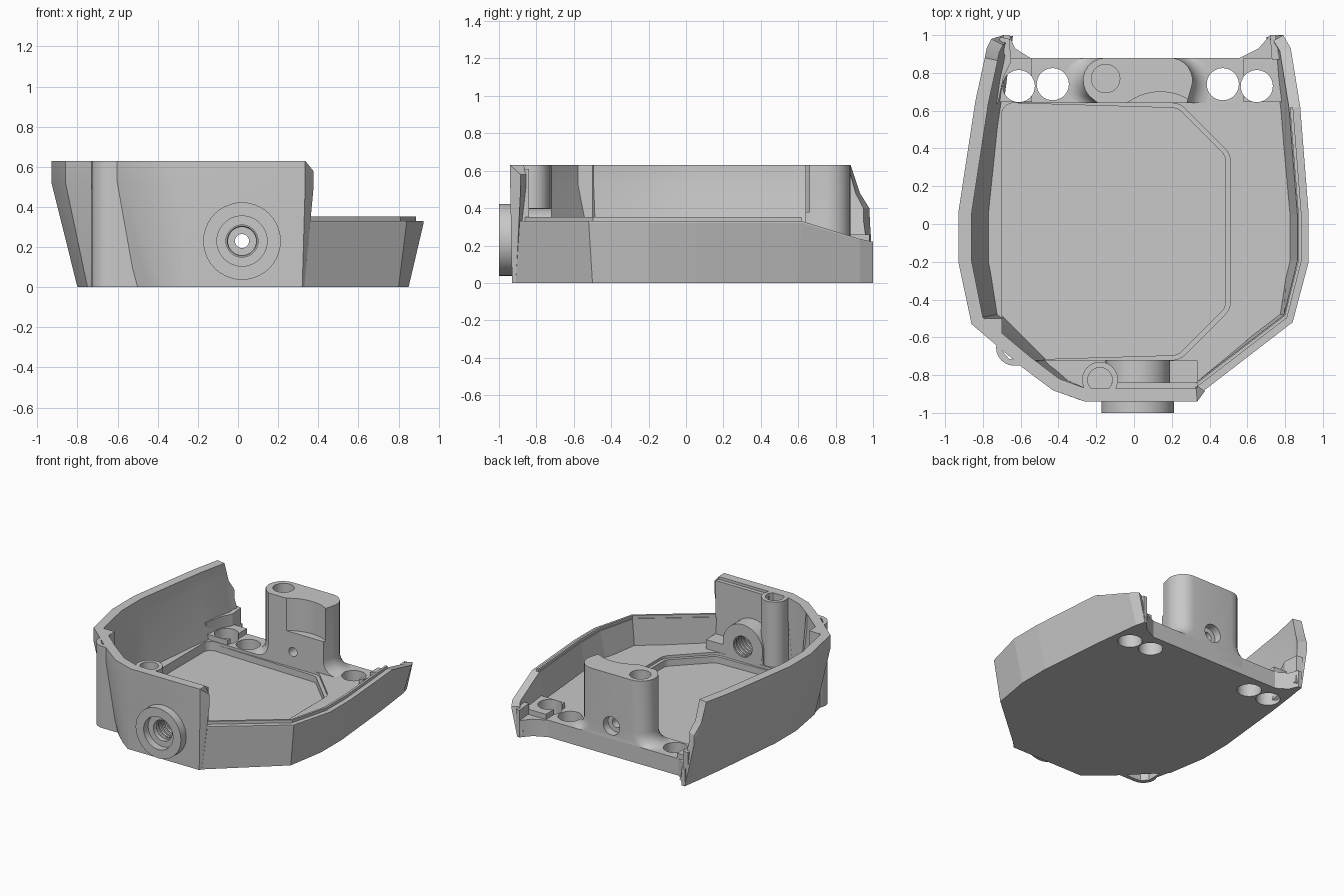
import bpy, bmesh, math
from mathutils import Vector

cube = bpy.data.objects.get("Cube")
if cube:
    bpy.data.objects.remove(cube)

grey = bpy.data.materials.new("plain grey")
grey.use_nodes = True
colour = (0.58, 0.58, 0.58, 1)
grey.diffuse_color = colour
grey.node_tree.nodes["Principled BSDF"].inputs["Base Color"].default_value = colour

CX = 0.02      # symmetry axis of the housing
BORE_Z = 0.23  # height of the front and rear bores


def shade(ob):
    bpy.ops.object.select_all(action='DESELECT')
    ob.select_set(True)
    bpy.context.view_layer.objects.active = ob
    bpy.ops.object.shade_smooth_by_angle(angle=math.radians(25))


def make(name, bm, smooth):
    bmesh.ops.recalc_face_normals(bm, faces=bm.faces)
    mesh = bpy.data.meshes.new(name)
    bm.to_mesh(mesh)
    bm.free()
    mesh.materials.append(grey)
    ob = bpy.data.objects.new(name, mesh)
    bpy.context.collection.objects.link(ob)
    if smooth:
        shade(ob)
    return ob


def loft(name, rings, smooth=True):
    """Skin a list of equal rings of 3D points and cap both ends."""
    bm = bmesh.new()
    rings = [[bm.verts.new(c) for c in ring] for ring in rings]
    for r, q in zip(rings, rings[1:]):
        for i in range(len(r)):
            j = (i + 1) % len(r)
            bm.faces.new((r[i], r[j], q[j], q[i]))
    bm.faces.new(rings[0])
    bm.faces.new(rings[-1])
    return make(name, bm, smooth)


def prism(name, pts, lo, hi, axis='z'):
    """Extrude a 2D outline along z (points x,y) or along y (points x,z)."""
    place = (lambda p, h: (p[0], p[1], h)) if axis == 'z' else (lambda p, h: (p[0], h, p[1]))
    return loft(name, [[place(p, h) for p in pts] for h in (lo, hi)])


def arc(cx, cy, r, a0, a1, n=8):
    angles = [math.radians(a0 + (a1 - a0) * i / n) for i in range(n + 1)]
    return [(cx + r * math.cos(a), cy + r * math.sin(a)) for a in angles]


def cylinder(name, cx, cy, r, lo, hi, axis='z'):
    return prism(name, arc(cx, cy, r, 0, 360, 40)[:-1], lo, hi, axis)


def cut(ob, *cutters):
    for c in cutters:
        m = ob.modifiers.new("cut", 'BOOLEAN')
        m.operation, m.solver, m.object = 'DIFFERENCE', 'EXACT', c
    deps = bpy.context.evaluated_depsgraph_get()
    ob_mesh = bpy.data.meshes.new_from_object(ob.evaluated_get(deps))
    ob.modifiers.clear()
    ob.data = ob_mesh
    for c in cutters:
        bpy.data.objects.remove(c)
    shade(ob)


def inward(pts, d):
    """Offset an open path to its right by d."""
    out = []
    for i, p in enumerate(pts):
        a, b = Vector(pts[max(i - 1, 0)]), Vector(pts[min(i + 1, len(pts) - 1)])
        t = (b - a).normalized()
        out.append((p[0] + t.y * d, p[1] - t.x * d))
    return out


def wall(name, stations, thick, knee, side):
    """Leaning wall: every station holds base x, y and rim x, y, z."""
    base, rim = [s[:2] for s in stations], [s[2:4] for s in stations]
    base_in, rim_in = inward(base, side * thick * 0.7), inward(rim, side * thick)
    rings = [[(*b, 0.0), (*t, s[4] * knee), (*t, s[4]), (*ti, s[4]), (*ti, s[4] * knee), (*bi, 0.04)]
             for s, b, t, bi, ti in zip(stations, base, rim, base_in, rim_in)]
    return loft(name, rings, False)


# Walls: the tall one runs from the front round the right side, the low one along the left
TALL, LOW = 0.63, 0.33
tall_path = [
    (0.33, -0.91, 0.375, -0.885, 0.58), (0.32, -0.93, 0.335, -0.94, TALL),
    (-0.29, -0.93, -0.26, -0.94, TALL), (-0.37, -0.87, -0.43, -0.88, TALL),
    (-0.45, -0.80, -0.59, -0.76, TALL), (-0.75, -0.50, -0.86, -0.53, TALL),
    (-0.80, -0.20, -0.93, -0.20, TALL), (-0.80, 0.05, -0.93, 0.06, TALL),
    (-0.74, 0.63, -0.84, 0.65, TALL), (-0.71, 0.86, -0.79, 0.88, TALL),
    (-0.70, 0.92, -0.78, 0.93, 0.48), (-0.69, 1.00, -0.755, 0.98, 0.40)]
low_path = [
    (0.33, -0.91, 0.36, -0.89, LOW), (0.80, -0.50, 0.84, -0.52, LOW),
    (0.85, -0.20, 0.925, -0.20, LOW), (0.85, 0.05, 0.925, 0.05, LOW),
    (0.80, 0.60, 0.88, 0.62, LOW), (0.76, 0.93, 0.83, 0.93, 0.235),
    (0.74, 1.00, 0.79, 1.00, 0.22)]
front_wall = wall("tall_wall", tall_path, 0.07, 0.83, 1)
wall("low_wall", low_path, 0.06, 0.97, -1)

# Thin sealing lip on the low rim
rim = [s[2:4] for s in low_path[:5]]
lip = inward(rim, -0.038) + inward(rim, -0.055)[::-1]
prism("sealing_lip", lip, LOW - 0.01, LOW + 0.022)

# Floor with a stepped recess and four through holes
DECK = 0.13
HOLES = [(-0.61, 0.73), (-0.43, 0.74), (0.47, 0.74), (0.65, 0.73)]


def hole_cutters():
    return [cylinder("hole_cutter", x, y, 0.085, -0.1, 0.5) for x, y in HOLES]


def recess_cutter(r, depth):
    pts = (arc(-0.64, -0.66, 0.06, 270, 180) + arc(-0.64, 0.58, 0.06, 180, 90)
           + arc(0.20, 0.54, r, 90, 45, 4) + arc(0.41, 0.33, r, 45, 0, 4)
           + arc(0.41, -0.41, r, 0, -45, 4) + arc(0.20, -0.62, r, -45, -90, 4))
    return prism("recess_cutter", pts, depth, 0.3)


right_horn = [(-0.66, 1.0), (-0.63, 0.93), (-0.55, 0.88)]
left_horn = [(0.56, 0.88), (0.66, 0.93), (0.72, 1.0)]
outline = [s[:2] for s in tall_path] + right_horn + left_horn + [s[:2] for s in low_path[::-1]]
floor = prism("floor", outline[:-1], 0, DECK)
cut(floor, recess_cutter(0.075, 0.06), recess_cutter(0.10, 0.11), *hole_cutters())

# Raised pads round the outer holes, and the shelf and web that stiffen the horns
right_pad = prism("right_pad", [(-0.73, 0.645), (-0.54, 0.645), (-0.54, 0.88), (-0.70, 0.88)],
                  0.05, 0.17)
left_pad = prism("left_pad", [(0.79, 0.645), (0.58, 0.645), (0.58, 0.88), (0.76, 0.88)], 0.05, 0.17)
shelf = prism("right_shelf", [(-0.75, 0.62), (-0.72, 0.64), (-0.69, 0.78), (-0.65, 0.86),
                              (-0.66, 0.98), (-0.71, 0.99)], 0.1, 0.26)
for part in (right_pad, left_pad, shelf):
    cut(part, *hole_cutters())
prism("left_horn_web", [(0.77, 0.87), (0.73, 0.87), (0.72, 1.0), (0.75, 1.0)], 0.05, 0.21)

# Rear tower flaring into the deck, with a screw hole, a shelf and a cross bore
tower_outline = (arc(-0.15, 0.76, 0.12, 90, 225) + [(-0.19, 0.64), (0.28, 0.64)]
                 + arc(0.19, 0.76, 0.12, -20, 90))
flare = [(0.10 - r, z) for r, z in arc(0, DECK + 0.10, 0.10, -90, 0, 6)]
rings = [[(x + math.copysign(d, x - CX), y, z) for x, y in tower_outline]
         for d, z in flare + [(0, TALL)]]
tower = loft("rear_tower", [[(x, y, 0.05) for x, y, z in rings[0]]] + rings)
cut(tower, cylinder("shelf_cutter", 0.14, 0.41, 0.29, 0.38, 0.8),
    cylinder("screw_cutter", -0.15, 0.77, 0.075, 0.4, 0.8), *hole_cutters(),
    cylinder("bore_cutter", CX, BORE_Z, 0.035, 0.5, 1.1, 'y'),
    cylinder("head_cutter", CX, BORE_Z, 0.07, 0.82, 1.1, 'y'))


# Front screw post
def front_bore():
    return cylinder("bore_cutter", CX, BORE_Z, 0.08, -1.1, -0.5, 'y')


post = cylinder("front_post", -0.18, -0.825, 0.095, 0.02, TALL)
cut(post, cylinder("screw_cutter", -0.18, -0.825, 0.065, 0.35, 0.8), front_bore())

# Solid front corner: rounded upright outside, following the recess inside
outer = arc(-0.635, -0.655, 0.095, 150, 270)
inner = [(-0.62, -0.72), (-0.66, -0.715), (-0.70, -0.67), (-0.70, -0.50)]
foot = outer + [(-0.44, -0.75), (-0.46, -0.72)] + inner + [(-0.74, -0.51)]
head = outer + [(-0.58, -0.75), (-0.52, -0.72)] + inner + [(-0.79, -0.50)]
loft("corner_column", [[(*p, 0) for p in foot], [(*p, TALL) for p in head]])

# Front bore: inner plate, boss, side block, flange and thread
plate = prism("front_inner_plate", [(-0.12, 0.05), (0.335, 0.05), (0.335, 0.61), (-0.12, 0.61)],
              -0.90, -0.84, 'y')
boss = cylinder("bore_boss", CX, BORE_Z, 0.17, -0.92, -0.72, 'y')
block = prism("bore_block", [(-0.15, 0.02), (0.335, 0.02), (0.335, 0.2), (-0.15, 0.2)],
              -0.90, -0.722, 'y')
for part in (front_wall, plate, boss, block):
    cut(part, front_bore())
flange = cylinder("front_flange", CX, BORE_Z, 0.193, -1.0, -0.90, 'y')
cut(flange, front_bore(), cylinder("counterbore_cutter", CX, BORE_Z, 0.125, -1.1, -0.945, 'y'))
for i in range(6):
    bpy.ops.mesh.primitive_torus_add(location=(CX, -0.9 + 0.032 * i, BORE_Z),
                                     rotation=(math.pi / 2, 0, 0), major_radius=0.08,
                                     minor_radius=0.01, major_segments=32, minor_segments=6)
    ring = bpy.context.object
    ring.name = "thread_ring"
    ring.data.materials.append(grey)
    shade(ring)
